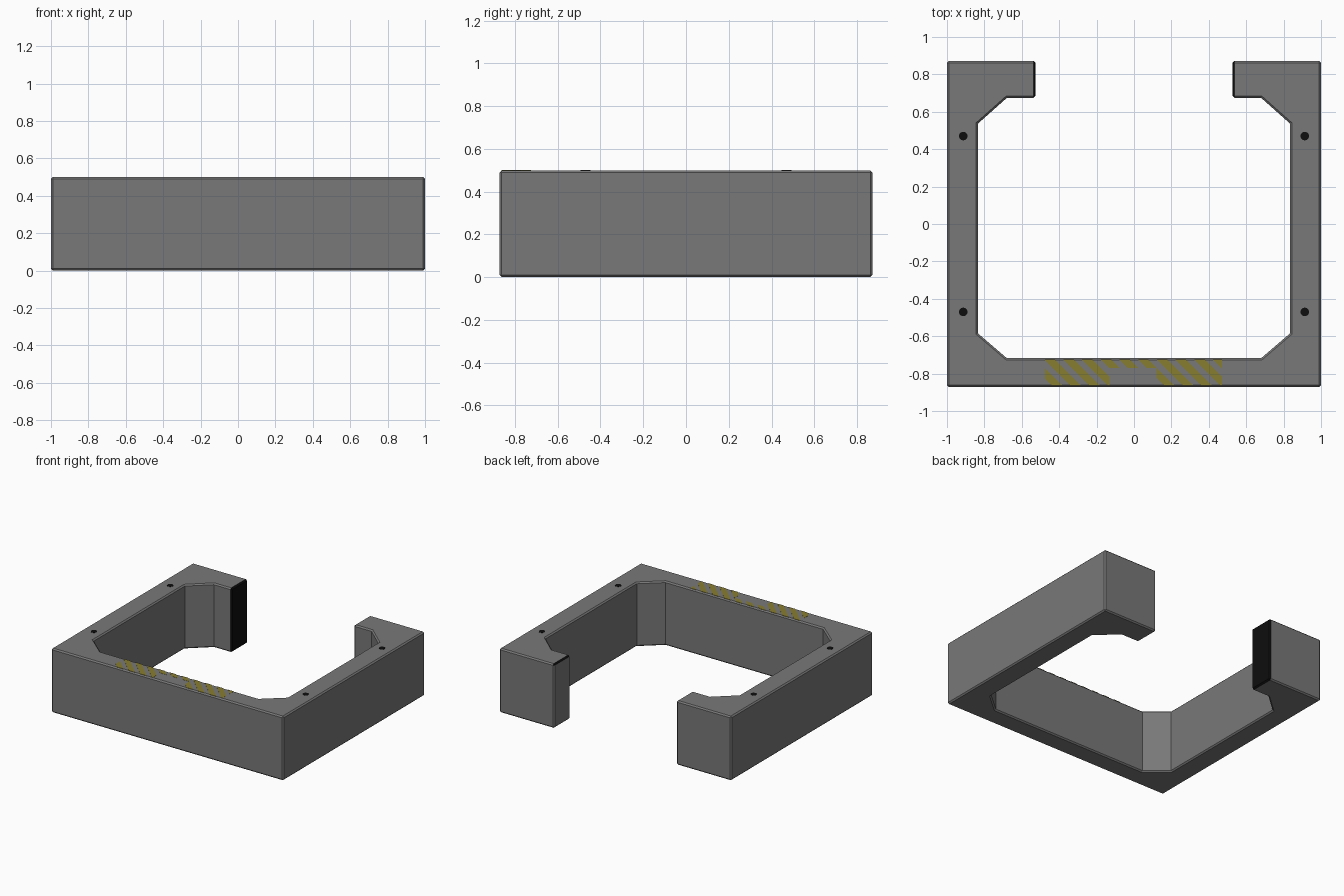
import bpy, bmesh, math
from mathutils import Vector

if "Cube" in bpy.data.objects:
    bpy.data.objects.remove(bpy.data.objects["Cube"])


def material(name, rgb):
    m = bpy.data.materials.new(name)
    m.diffuse_color = (*rgb, 1)
    m.use_nodes = True
    m.node_tree.nodes["Principled BSDF"].inputs["Base Color"].default_value = m.diffuse_color
    return m


grey = material("grey", (0.19, 0.19, 0.19))
black = material("black", (0.004, 0.004, 0.004))
yellow = material("worn yellow", (0.245, 0.205, 0.03))


def add_object(name, bm, mats):
    me = bpy.data.meshes.new(name)
    bm.to_mesh(me)
    bm.free()
    for m in mats:
        me.materials.append(m)
    ob = bpy.data.objects.new(name, me)
    bpy.context.collection.objects.link(ob)
    return ob


# C-shaped frame: half outline mirrored, extruded, edges bevelled
HEIGHT = 0.5
TIP = 0.527
half = [(1, -0.872), (1, 0.872), (TIP, 0.872), (TIP, 0.674), (0.68, 0.674),
        (0.834, 0.537), (0.834, -0.585), (0.68, -0.717)]
outline = half + [(-x, y) for x, y in reversed(half)]
bm = bmesh.new()
base = bm.faces.new([bm.verts.new((x, y, 0)) for x, y in outline])
ext = bmesh.ops.extrude_face_region(bm, geom=[base])
top = [v for v in ext["geom"] if isinstance(v, bmesh.types.BMVert)]
bmesh.ops.translate(bm, verts=top, vec=(0, 0, HEIGHT))
bmesh.ops.recalc_face_normals(bm, faces=bm.faces)
edges = [e for e in bm.edges if e.calc_face_angle() > math.radians(60)
         or abs(e.verts[0].co.z - e.verts[1].co.z) < 0.01]
bmesh.ops.bevel(bm, geom=edges, offset=0.01, segments=1, affect='EDGES',
                clamp_overlap=True)
bmesh.ops.recalc_face_normals(bm, faces=bm.faces)
bm.normal_update()

# Black left tip, black top edge on the right tip
for f in bm.faces:
    c, n = f.calc_center_median(), f.normal
    if c.y > 0.66:
        if -0.54 < c.x < -0.5 and n.x > 0.5:
            f.material_index = 1
        elif 0.5 < c.x < 0.54 and n.x < -0.5 and n.z > 0.5:
            f.material_index = 1
add_object("frame", bm, [grey, black])

# Black bolt holes on the side rails
for i, (x, y) in enumerate([(sx * 0.913, sy * 0.47) for sx in (-1, 1) for sy in (-1, 1)]):
    bm = bmesh.new()
    bmesh.ops.create_cone(bm, cap_ends=True, segments=16, radius1=0.023,
                          radius2=0.023, depth=0.002)
    bmesh.ops.translate(bm, verts=bm.verts, vec=(x, y, HEIGHT))
    add_object(f"bolt_hole_{i + 1}", bm, [black])

# Diagonal warning stripes: a strip sliced at 45 degrees, alternate slices kept
X0, X1, Y0, Y1 = -0.476, 0.47, -0.864, -0.724
START, PERIOD, WIDTH = -0.303, 0.1, 0.056
bm = bmesh.new()
bm.faces.new([bm.verts.new((x, y, HEIGHT + 0.001))
              for x, y in ((X0, Y0), (X1, Y0), (X1, Y1), (X0, Y1))])


def slice_at(point, normal):
    bmesh.ops.bisect_plane(bm, geom=bm.verts[:] + bm.edges[:] + bm.faces[:],
                           plane_co=Vector(point), plane_no=Vector(normal))


for k in range(-8, 12):
    for c in (START - PERIOD * k, START - PERIOD * k + WIDTH):
        slice_at((c, 0, 0), (1, 1, 0))
WEAR_X0, WEAR_X1, WEAR_Y = -0.13, 0.12, -0.77
slice_at((WEAR_X0, 0, 0), (1, 0, 0))
slice_at((WEAR_X1, 0, 0), (1, 0, 0))
slice_at((0, WEAR_Y, 0), (0, 1, 0))
drop = []
for f in bm.faces:
    p = f.calc_center_median()
    gap = (p.x + p.y - START) % PERIOD > WIDTH
    worn = WEAR_X0 < p.x < WEAR_X1 and p.y < WEAR_Y
    if gap or worn:
        drop.append(f)
bmesh.ops.delete(bm, geom=drop, context='FACES')
bm.normal_update()
for f in bm.faces:
    if f.normal.z < 0:
        f.normal_flip()
stripes = add_object("warning_stripes", bm, [yellow])
solid = stripes.modifiers.new("thickness", 'SOLIDIFY')
solid.thickness = 0.002
solid.offset = -1
